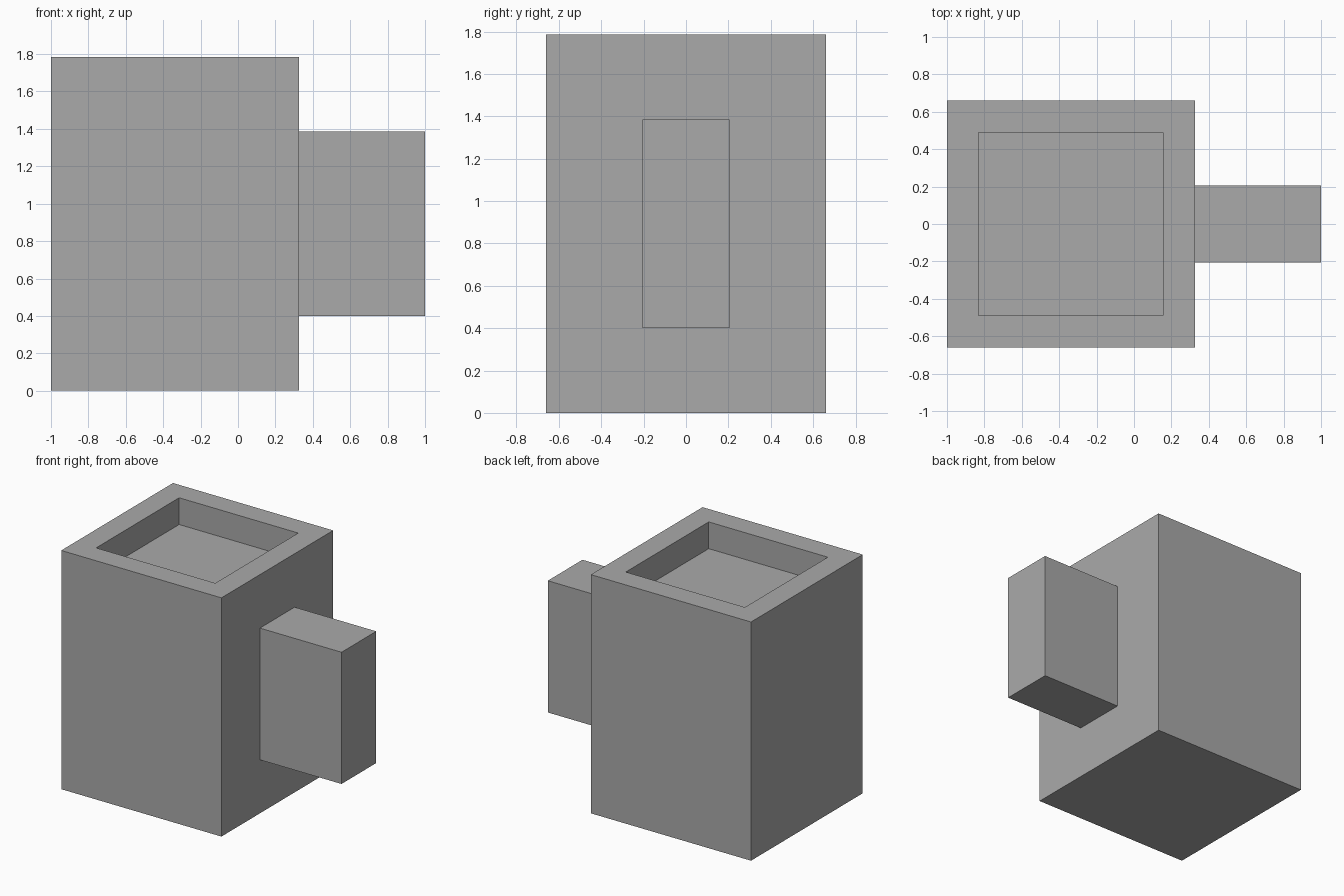
import bpy
import bmesh
from mathutils import Matrix, Vector

default = bpy.data.objects.get("Cube")
if default:
    bpy.data.objects.remove(default, do_unlink=True)

# Single plain grey
grey = bpy.data.materials.new("plain grey")
grey.use_nodes = True
colour = (0.4, 0.4, 0.4, 1)
grey.diffuse_color = colour
grey.node_tree.nodes["Principled BSDF"].inputs["Base Color"].default_value = colour


def add_box(name, low, high, rim=0, depth=0):
    """Box between two corners, with an optional square recess in its top."""
    low, high = Vector(low), Vector(high)
    bm = bmesh.new()
    place = Matrix.Translation((low + high) / 2) @ Matrix.Diagonal(high - low).to_4x4()
    bmesh.ops.create_cube(bm, size=1, matrix=place)
    if rim:
        bm.normal_update()
        top = max(bm.faces, key=lambda f: f.normal.z)
        # Rim around the opening, then straight walls down to the floor
        bmesh.ops.inset_region(bm, faces=[top], thickness=rim)
        floor = bmesh.ops.extrude_discrete_faces(bm, faces=[top])["faces"]
        bmesh.ops.translate(bm, verts=floor[0].verts, vec=(0, 0, -depth))
        bmesh.ops.recalc_face_normals(bm, faces=bm.faces)
    mesh = bpy.data.meshes.new(name)
    bm.to_mesh(mesh)
    bm.free()
    mesh.materials.append(grey)
    obj = bpy.data.objects.new(name, mesh)
    bpy.context.collection.objects.link(obj)
    return obj


# Mug body with its shallow well, and the solid block handle
add_box("mug_body", (-1, -0.66, 0), (0.325, 0.66, 1.785), rim=0.24, depth=0.2)
add_box("handle", (0.325, -0.205, 0.4), (1, 0.205, 1.385))
